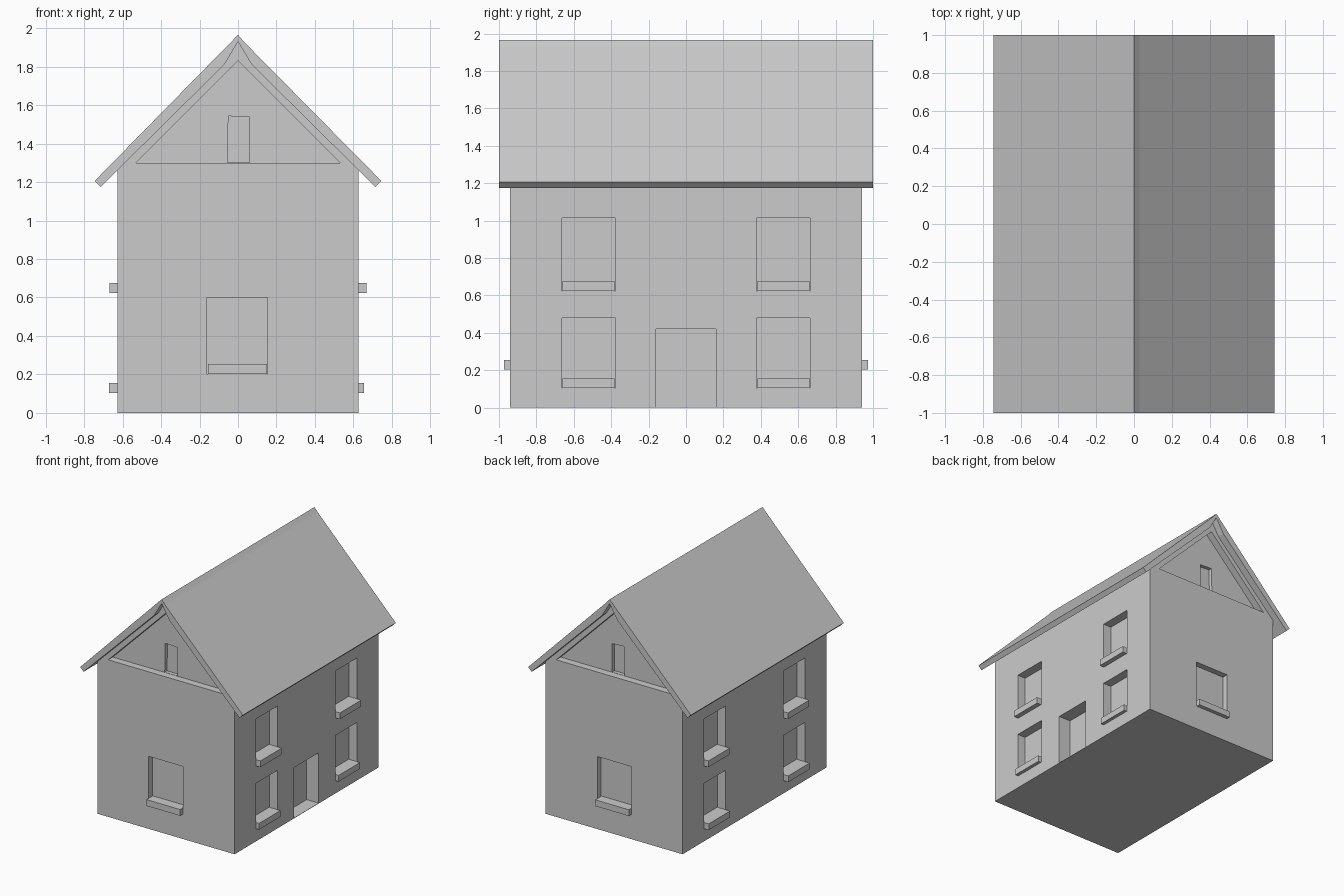
import bpy, bmesh

if "Cube" in bpy.data.objects:
    bpy.data.objects.remove(bpy.data.objects["Cube"])

W, D = 0.627, 0.94   # half width and half depth of the walls


def prism(name, profile, y0, y1):
    """Extrude an (x, z) profile from y0 to y1."""
    bm = bmesh.new()
    face = bm.faces.new([bm.verts.new((x, y0, z)) for x, z in profile])
    ext = bmesh.ops.extrude_face_region(bm, geom=[face])
    for v in ext["geom"]:
        if isinstance(v, bmesh.types.BMVert):
            v.co.y = y1
    bmesh.ops.recalc_face_normals(bm, faces=bm.faces)
    mesh = bpy.data.meshes.new(name)
    bm.to_mesh(mesh)
    bm.free()
    ob = bpy.data.objects.new(name, mesh)
    bpy.context.collection.objects.link(ob)
    return ob


def box(name, x, y, z):
    x, y = sorted(x), sorted(y)
    return prism(name, [(x[0], z[0]), (x[1], z[0]), (x[1], z[1]), (x[0], z[1])], *y)


def cut(target, cutter):
    """Subtract the cutter and delete it."""
    mod = target.modifiers.new("opening", "BOOLEAN")
    mod.operation = "DIFFERENCE"
    mod.solver = "EXACT"
    mod.object = cutter
    bpy.context.view_layer.objects.active = target
    bpy.ops.object.modifier_apply(modifier=mod.name)
    bpy.data.objects.remove(cutter)


# Walls, with the gable tops running up into the roof
walls = prism("walls", [(-W, 0), (W, 0), (W, 1.275), (0.07, 1.825), (0, 1.94),
                        (-0.07, 1.825), (-W, 1.275)], -D, D)

# Roof: two slabs meeting at the ridge
prism("roof", [(-0.745, 1.206), (-0.714, 1.175), (-0.07, 1.812), (0, 1.93),
               (0.07, 1.812), (0.714, 1.175), (0.745, 1.206), (0.03, 1.93),
               (0, 1.965)], -1, 1)

# Front and back: recessed gable panel, attic niche, ground floor window
for side, label in ((-1, "front"), (1, "back")):
    cut(walls, prism("gable_cutter", [(-0.53, 1.30), (0.53, 1.30), (0, 1.83)],
                     side * (D - 0.06), side * 1.1))
    cut(walls, prism("attic_cutter", [(-0.055, 1.302), (0.06, 1.302), (0.06, 1.537), (-0.05, 1.543)],
                     side * (D - 0.09), side * 1.05))
    cut(walls, box("window_cutter", (-0.16, 0.153), (side * (D - 0.05), side * 1.1), (0.203, 0.60)))
    box(label + "_window_sill", (-0.157, 0.15), (side * (D - 0.06), side * 0.972), (0.203, 0.255))

# Long sides: two rows of two windows
for side, label in ((1, "right"), (-1, "left")):
    for row, z, top, out in (("lower", 0.104, 0.48, 0.655 if side > 0 else 0.67),
                             ("upper", 0.624, 1.013, 0.667)):
        for end, y in (("front", -0.52), ("back", 0.52)):
            cut(walls, box("window_cutter", (side * (W - 0.075), side * 0.8),
                           (y - 0.142, y + 0.142), (z, top)))
            box(f"{label}_{row}_{end}_sill", (side * (W - 0.085), side * out),
                (y - 0.139, y + 0.139), (z, z + 0.052))

# Doorway on the right side, keeping a thin threshold
cut(walls, box("door_cutter", (W - 0.11, 0.8), (-0.16, 0.16), (0.003, 0.42)))
